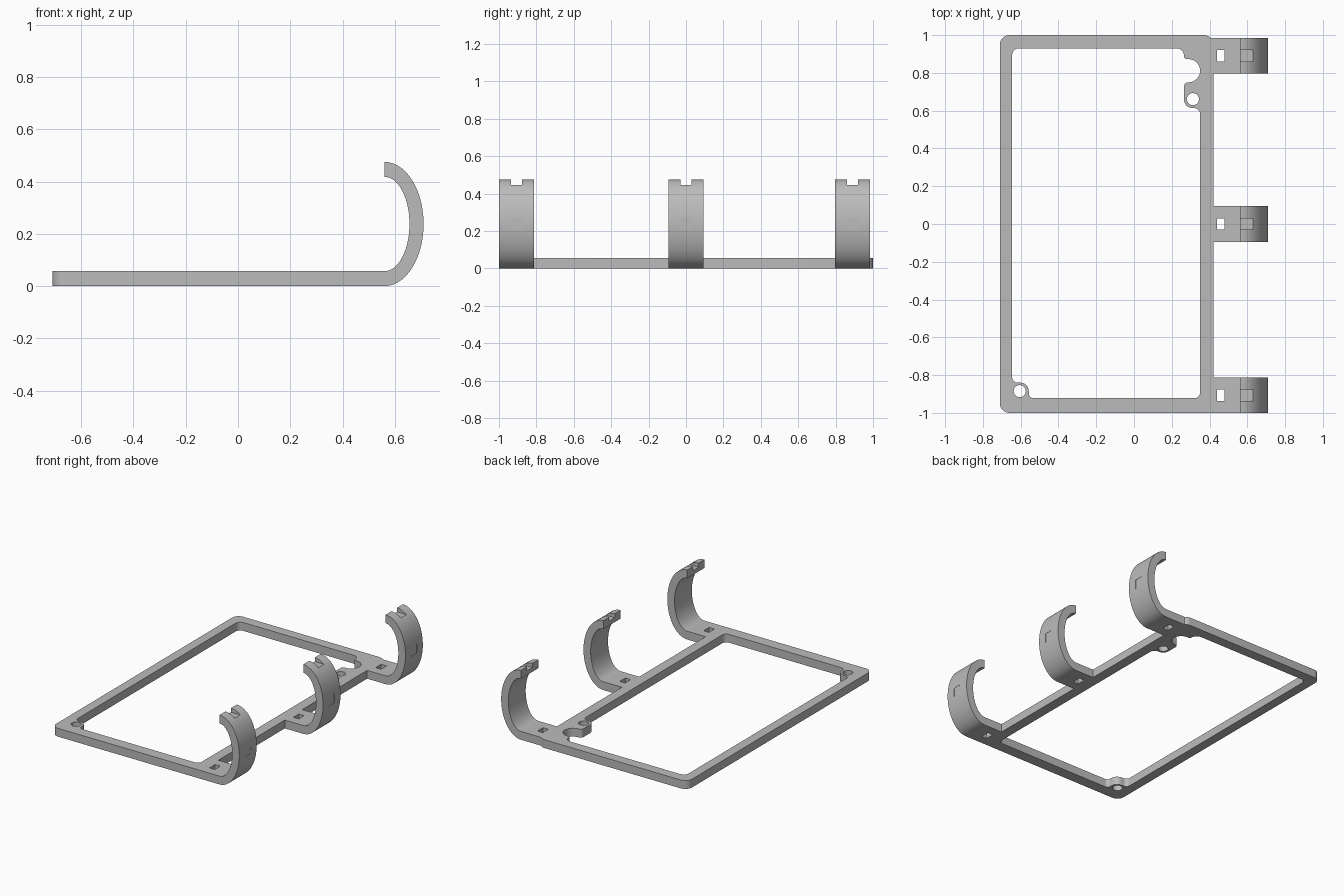
import bpy, bmesh, math
from mathutils import Vector

cube = bpy.data.objects.get("Cube")
if cube:
    bpy.data.objects.remove(cube, do_unlink=True)

THICK = 0.057          # plate thickness
grey = bpy.data.materials.new("plain_grey")
grey.use_nodes = True
grey.diffuse_color = (0.5, 0.5, 0.5, 1)
grey.node_tree.nodes["Principled BSDF"].inputs["Base Color"].default_value = (0.5, 0.5, 0.5, 1)


def link(name, data):
    ob = bpy.data.objects.new(name, data)
    bpy.context.collection.objects.link(ob)
    return ob


def rounded(corners, steps=8):
    """Outline with each (x, y, radius) corner replaced by an arc."""
    out = []
    for i, (x, y, r) in enumerate(corners):
        p = Vector((x, y))
        u = (Vector(corners[i - 1][:2]) - p).normalized()
        v = (Vector(corners[(i + 1) % len(corners)][:2]) - p).normalized()
        if r == 0:
            out.append(p)
            continue
        for k in range(steps + 1):
            t = math.pi / 2 * k / steps
            out.append(p + r * (u * (1 - math.sin(t)) + v * (1 - math.cos(t))))
    return out


def circle(x, y, r, n=32):
    return [Vector((x + r * math.cos(math.tau * i / n),
                    y + r * math.sin(math.tau * i / n))) for i in range(n)]


def smooth(ob):
    bpy.ops.object.select_all(action='DESELECT')
    ob.select_set(True)
    bpy.context.view_layer.objects.active = ob
    bpy.ops.object.shade_smooth_by_angle(angle=math.radians(30))


def evaluated_mesh(ob):
    deps = bpy.context.evaluated_depsgraph_get()
    return bpy.data.meshes.new_from_object(ob.evaluated_get(deps))


def plate(name, outlines):
    """Flat plate from an outer outline and hole outlines."""
    cu = bpy.data.curves.new(name, 'CURVE')
    cu.dimensions, cu.fill_mode, cu.extrude = '2D', 'BOTH', THICK / 2
    for pts in outlines:
        sp = cu.splines.new('POLY')
        sp.points.add(len(pts) - 1)
        for q, p in zip(sp.points, pts):
            q.co = (p.x, p.y, 0, 1)
        sp.use_cyclic_u = True
    tmp = link(name + "_outline", cu)
    me = evaluated_mesh(tmp)
    bpy.data.objects.remove(tmp, do_unlink=True)
    bm = bmesh.new()
    bm.from_mesh(me)
    bmesh.ops.translate(bm, verts=bm.verts, vec=(0, 0, THICK / 2))
    bmesh.ops.remove_doubles(bm, verts=bm.verts, dist=1e-5)
    bmesh.ops.recalc_face_normals(bm, faces=bm.faces)
    bm.to_mesh(me)
    bm.free()
    me.materials.clear()
    me.materials.append(grey)
    ob = link(name, me)
    smooth(ob)
    return ob


def box(name, lo, hi):
    bm = bmesh.new()
    bmesh.ops.create_cube(bm, size=1)
    for v in bm.verts:
        v.co = [lo[i] + (v.co[i] + 0.5) * (hi[i] - lo[i]) for i in range(3)]
    me = bpy.data.meshes.new(name)
    bm.to_mesh(me)
    bm.free()
    ob = link(name, me)
    ob.hide_render = True
    return ob


# Frame: rounded rectangle, window with two screw lugs, two screw holes
outer = rounded([(-0.71, -1, 0.05), (0.42, -1, 0), (0.42, 1, 0.05), (-0.71, 1, 0.05)])
window = rounded([
    (-0.645, 0.93, 0.035), (0.265, 0.93, 0.04), (0.265, 0.873, 0.015),
    (0.35, 0.873, 0.0615), (0.35, 0.75, 0.0615), (0.265, 0.75, 0.022),
    (0.265, 0.617, 0.04), (0.35, 0.612, 0.03), (0.35, -0.922, 0.03),
    (-0.557, -0.922, 0.025), (-0.557, -0.84, 0.045), (-0.645, -0.84, 0.03)])
plate("frame", [outer, window, circle(0.312, 0.661, 0.032), circle(-0.605, -0.885, 0.032)])

# Hook: tab and half-ellipse arm, extruded across its width
HALF, CX, CZ = 0.094, 0.56, 0.2375
SEG = 40


def arc(rx, rz):
    angles = [math.pi * (i / SEG - 0.5) for i in range(SEG + 1)]
    return [(CX + rx * math.cos(a), CZ + rz * math.sin(a)) for a in angles]


profile = [(0.405, 0)] + arc(0.15, CZ) + arc(0.096, CZ - THICK)[::-1] + [(0.405, THICK)]
bm = bmesh.new()
face = bm.faces.new([bm.verts.new((x, -HALF, z)) for x, z in profile])
ext = bmesh.ops.extrude_face_region(bm, geom=[face])
bmesh.ops.translate(bm, verts=[e for e in ext["geom"] if isinstance(e, bmesh.types.BMVert)],
                    vec=(0, 2 * HALF, 0))
bmesh.ops.recalc_face_normals(bm, faces=bm.faces)
hook_mesh = bpy.data.meshes.new("hook")
bm.to_mesh(hook_mesh)
bm.free()
blank = link("hook_blank", hook_mesh)

# Strap slot in the tab, notch in the tip, shallow flat on the outside
W = 0.03
cutters = [box("slot_cutter", (0.44, -W, -0.1), (0.48, W, 0.1)),
           box("notch_cutter", (0.5, -W, 0.447), (0.7, W, 0.6)),
           box("flat_cutter", (0.707, -W, 0.205), (0.8, W, 0.27))]
for c in cutters:
    mod = blank.modifiers.new(c.name, 'BOOLEAN')
    mod.operation, mod.solver, mod.object = 'DIFFERENCE', 'EXACT', c
bpy.context.view_layer.update()
cut_mesh = evaluated_mesh(blank)
cut_mesh.materials.clear()
cut_mesh.materials.append(grey)
for ob in cutters + [blank]:
    bpy.data.objects.remove(ob, do_unlink=True)

# Three hooks along the frame's long side
for name, y in (("front_hook", -0.906), ("middle_hook", 0.0), ("back_hook", 0.89)):
    hook = link(name, cut_mesh.copy())
    hook.location.y = y
    smooth(hook)
